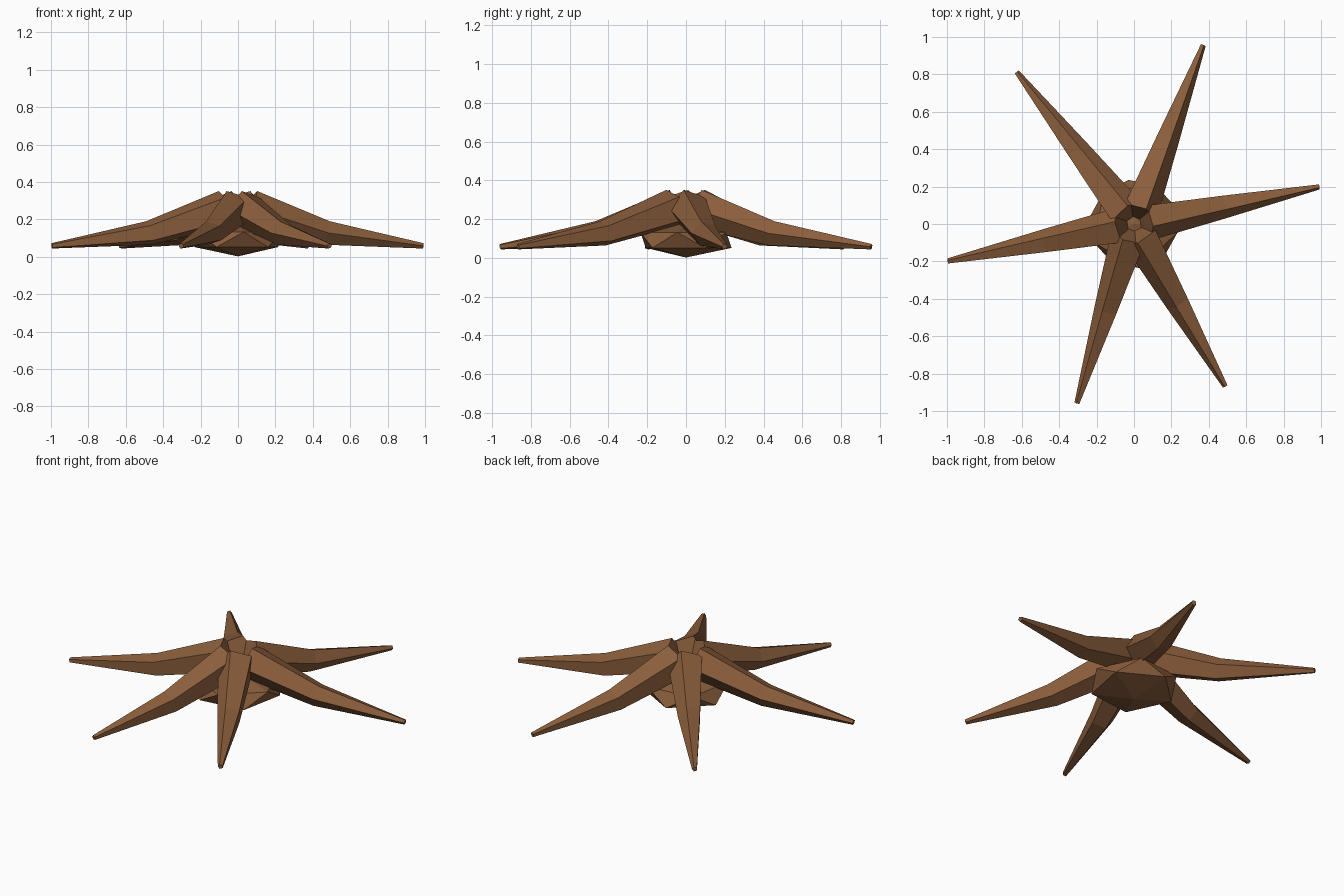
import bpy, bmesh, math
from mathutils import Vector, Matrix

if "Cube" in bpy.data.objects:
    bpy.data.objects.remove(bpy.data.objects["Cube"])

bark = bpy.data.materials.new("bark_brown")
bark.diffuse_color = (0.258, 0.112, 0.045, 1)
bark.use_nodes = True
bark.node_tree.nodes["Principled BSDF"].inputs["Base Color"].default_value = bark.diffuse_color


def add_object(name, bm):
    bmesh.ops.recalc_face_normals(bm, faces=bm.faces)
    mesh = bpy.data.meshes.new(name)
    bm.to_mesh(mesh)
    bm.free()
    mesh.materials.append(bark)
    ob = bpy.data.objects.new(name, mesh)
    bpy.context.collection.objects.link(ob)
    return ob


def root(name, degrees, length):
    """Tapered five-sided root: inner cap, bend, tip."""
    a = math.radians(degrees)
    out = Vector((math.cos(a), math.sin(a), 0))
    side = Vector((-math.sin(a), math.cos(a), 0))
    # distance from centre, height, radius, tilt of the ring
    stations = [(0.065, 0.258, 0.104, 20), (0.48, 0.127, 0.068, 15),
                (length, 0.058, 0.015, 8)]
    bm = bmesh.new()
    rings = []
    for dist, z, radius, tilt in stations:
        t = math.radians(tilt)
        up = out * math.sin(t) + Vector((0, 0, math.cos(t)))
        centre = out * dist + Vector((0, 0, z))
        rings.append([bm.verts.new(centre
                      + side * radius * math.cos(math.pi + k * math.tau / 5)
                      + up * radius * math.sin(math.pi + k * math.tau / 5))
                      for k in range(5)])
    for r0, r1 in zip(rings, rings[1:]):
        for k in range(5):
            n = (k + 1) % 5
            bm.faces.new((r0[k], r0[n], r1[n], r1[k]))
    bm.faces.new(rings[0])
    bm.faces.new(rings[-1])
    add_object(name, bm)


# Six spreading roots
for i, (deg, length) in enumerate([(11.4, 1.01), (68.9, 1.025), (127.7, 1.025),
                                   (191.3, 1.015), (252.4, 1.005), (299.4, 0.995)]):
    root(f"root_{i + 1}", deg, length)

# Flattened faceted lump under the roots, one corner at y+
bm = bmesh.new()
bmesh.ops.create_icosphere(bm, subdivisions=1, radius=1)
ring = max((v.co for v in bm.verts if -0.6 < v.co.z < -0.3), key=lambda c: c.y)
turn = math.radians(97) - math.atan2(ring.y, ring.x)
bmesh.ops.transform(bm, verts=bm.verts, matrix=Matrix.Translation((0, 0, 0.092))
                    @ Matrix.Diagonal((0.265, 0.265, 0.09, 1))
                    @ Matrix.Rotation(turn, 4, 'Z'))
add_object("root_base", bm)
